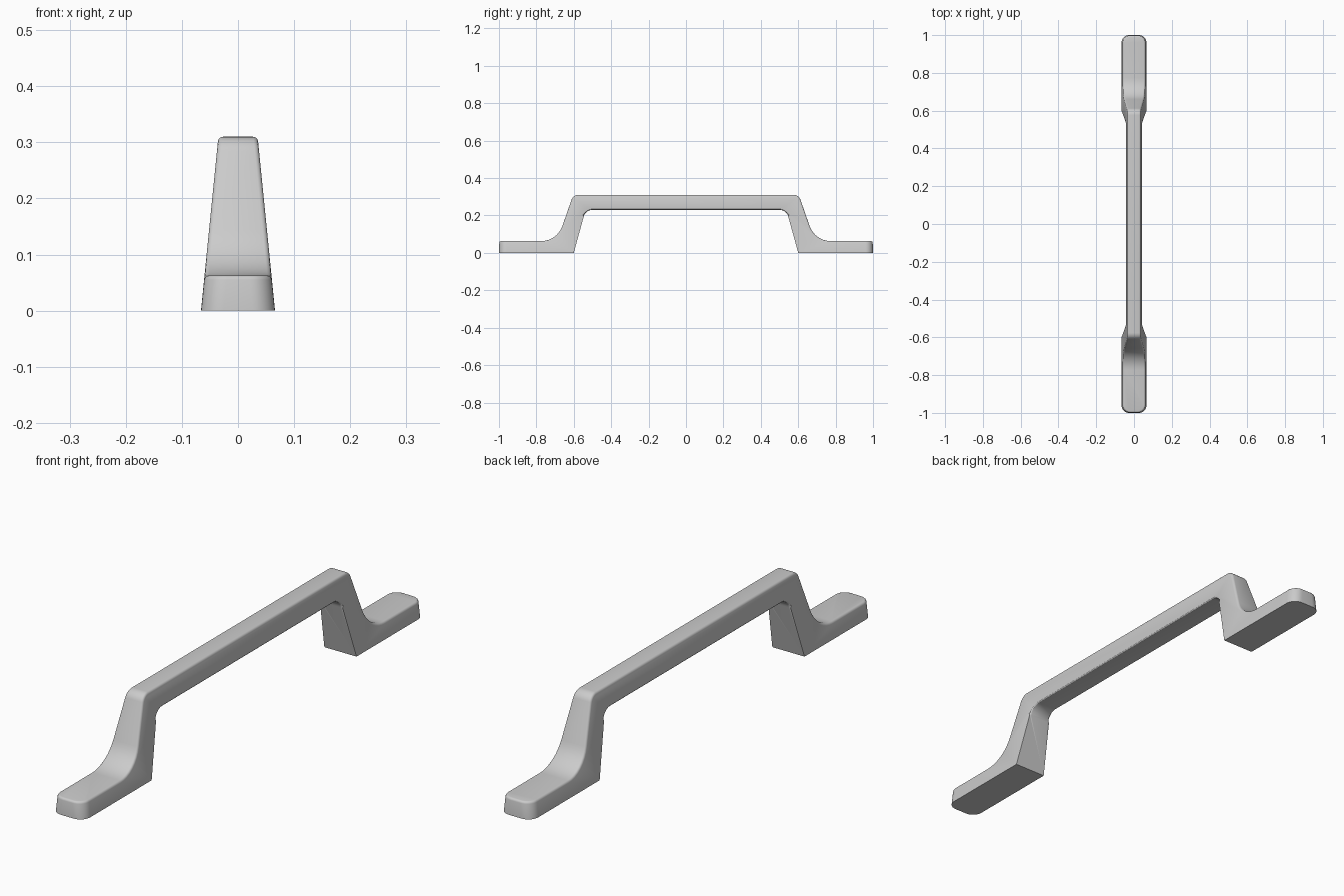
import bpy, bmesh
from mathutils import Vector

if "Cube" in bpy.data.objects:
    bpy.data.objects.remove(bpy.data.objects["Cube"])


def fillet(prev, corner, nxt, length, steps=8):
    """Rounded corner between two straight runs; length is the tangent length."""
    p, c, n = Vector(prev), Vector(corner), Vector(nxt)
    if length == 0:
        return [c]
    a = c + (p - c).normalized() * length
    b = c + (n - c).normalized() * length
    ts = [i / steps for i in range(steps + 1)]
    out = []
    for t in ts:
        # rational curve weight keeps the corner circular
        w = ((c - p).normalized() + (n - c).normalized()).length / 2
        k0, k1, k2 = (1 - t) ** 2, 2 * t * (1 - t) * w, t * t
        out.append((a * k0 + c * k1 + b * k2) / (k0 + k1 + k2))
    return out


# Half side profile (y, z, corner rounding), from top centre round to underside
half = [(0.603, 0.31, 0.027), (0.689, 0.063, 0.085), (0.998, 0.063, 0),
        (1.0, 0.0, 0), (0.6, 0.0, 0), (0.537, 0.23, 0.036)]
corners = half + [(-y, z, r) for y, z, r in reversed(half)]
profile = []
for i, (y, z, r) in enumerate(corners):
    profile += fillet(corners[i - 1][:2], (y, z),
                      corners[(i + 1) % len(corners)][:2], r)


def half_width(z):
    return 0.066 - 0.1 * z


# Tapered solid from the profile
bm = bmesh.new()
left = [bm.verts.new((-half_width(p.y), p.x, p.y)) for p in profile]
right = [bm.verts.new((half_width(p.y), p.x, p.y)) for p in profile]
bm.faces.new(left)
bm.faces.new(right[::-1])
for i in range(len(profile)):
    j = (i + 1) % len(profile)
    bm.faces.new((left[i], right[i], right[j], left[j]))
bmesh.ops.recalc_face_normals(bm, faces=bm.faces)

# Rounded upright corners on the feet
uprights = [e for e in bm.edges
            if all(abs(v.co.y) > 0.99 for v in e.verts)
            and abs(e.verts[0].co.z - e.verts[1].co.z) > 0.03]
bmesh.ops.bevel(bm, geom=uprights, offset=0.04, offset_type='OFFSET', segments=8,
                profile=0.5, affect='EDGES', clamp_overlap=False)

# Softened long edges, leaving the base crisp
rims = [e for e in bm.edges
        if e.calc_face_angle(0) > 0.7
        and max(v.co.z for v in e.verts) > 0.01
        and min(v.co.z for v in e.verts) > 0.01]
bmesh.ops.bevel(bm, geom=rims, offset=0.008, offset_type='OFFSET', segments=3,
                profile=0.5, affect='EDGES', clamp_overlap=False)
bmesh.ops.recalc_face_normals(bm, faces=bm.faces)

mesh = bpy.data.meshes.new("pull_handle")
bm.to_mesh(mesh)
bm.free()
handle = bpy.data.objects.new("pull_handle", mesh)
bpy.context.collection.objects.link(handle)
bpy.context.view_layer.objects.active = handle
handle.select_set(True)
bpy.ops.object.shade_smooth_by_angle(angle=0.52)
